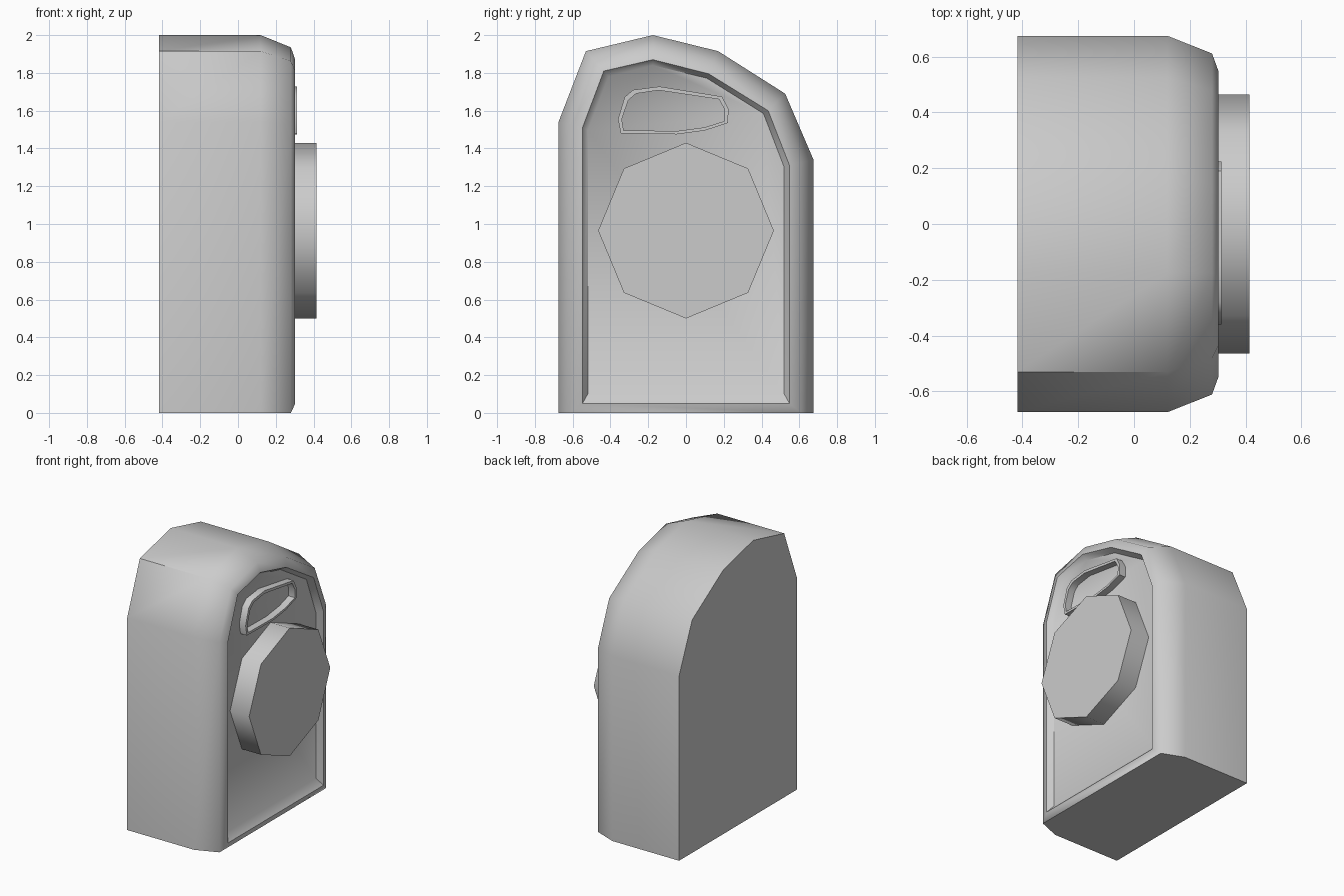
import bpy, bmesh, math

if "Cube" in bpy.data.objects:
    bpy.data.objects.remove(bpy.data.objects["Cube"])


def make_object(name, loops, cap_start=True, cap_end=True, closed=False, angle=52):
    """Skin a list of matching 3D loops into one smooth-by-angle object."""
    bm = bmesh.new()
    rings = [[bm.verts.new(p) for p in loop] for loop in loops]
    n = len(rings[0])
    pairs = list(zip(rings, rings[1:]))
    if closed:
        pairs.append((rings[-1], rings[0]))
    for a, b in pairs:
        for i in range(n):
            j = (i + 1) % n
            bm.faces.new((a[i], a[j], b[j], b[i]))
    if cap_start and not closed:
        bm.faces.new(rings[0])
    if cap_end and not closed:
        bm.faces.new(rings[-1])
    bmesh.ops.recalc_face_normals(bm, faces=bm.faces)
    mesh = bpy.data.meshes.new(name)
    bm.to_mesh(mesh)
    bm.free()
    ob = bpy.data.objects.new(name, mesh)
    bpy.context.collection.objects.link(ob)
    bpy.ops.object.select_all(action='DESELECT')
    ob.select_set(True)
    bpy.context.view_layer.objects.active = ob
    bpy.ops.object.shade_smooth_by_angle(angle=math.radians(angle))
    return ob


def at(x, profile):
    return [(x, y, z) for y, z in profile]


# Body: lopsided arch with a rounded front edge and a recessed front panel
outer = [(-.675, 0), (-.675, 1.54), (-.53, 1.915), (-.175, 2.0),
         (.17, 1.915), (.525, 1.69), (.675, 1.34), (.675, 0)]
rim = [(-.548, .05), (-.548, 1.51), (-.435, 1.81), (-.175, 1.87),
       (.12, 1.795), (.435, 1.60), (.548, 1.31), (.548, .05)]
panel = [(-.52, .10), (-.52, 1.495), (-.41, 1.78), (-.175, 1.84),
         (.11, 1.772), (.41, 1.585), (.52, 1.30), (.52, .10)]
shoulder = [((a + c) / 2, 0 if b == 0 else (b + d) / 2)
            for (a, b), (c, d) in zip(outer, rim)]
FLOOR = 0.262
make_object("body", [at(-.417, outer), at(.12, outer), at(.28, shoulder),
                     at(.303, rim), at(FLOOR, panel)])

# Round eight-sided disc on the front panel
disc = [(.465 * math.cos(i * math.pi / 4), .965 + .465 * math.sin(i * math.pi / 4))
        for i in range(8)]
make_object("front_disc", [at(FLOOR - .01, disc), at(.415, disc)])

# Raised frame above the disc
frame_out = [(-.36, 1.555), (-.325, 1.672), (-.28, 1.71), (-.14, 1.728), (.19, 1.675),
             (.225, 1.61), (.222, 1.535), (.10, 1.495), (-.05, 1.475), (-.345, 1.48)]
frame_in = [(-.34, 1.555), (-.305, 1.655), (-.265, 1.69), (-.145, 1.708), (.175, 1.66),
            (.205, 1.605), (.204, 1.545), (.10, 1.512), (-.05, 1.492), (-.33, 1.496)]
back, front = FLOOR - .01, .313
make_object("raised_frame", [at(back, frame_out), at(front, frame_out),
                             at(front, frame_in), at(back, frame_in)], closed=True)
